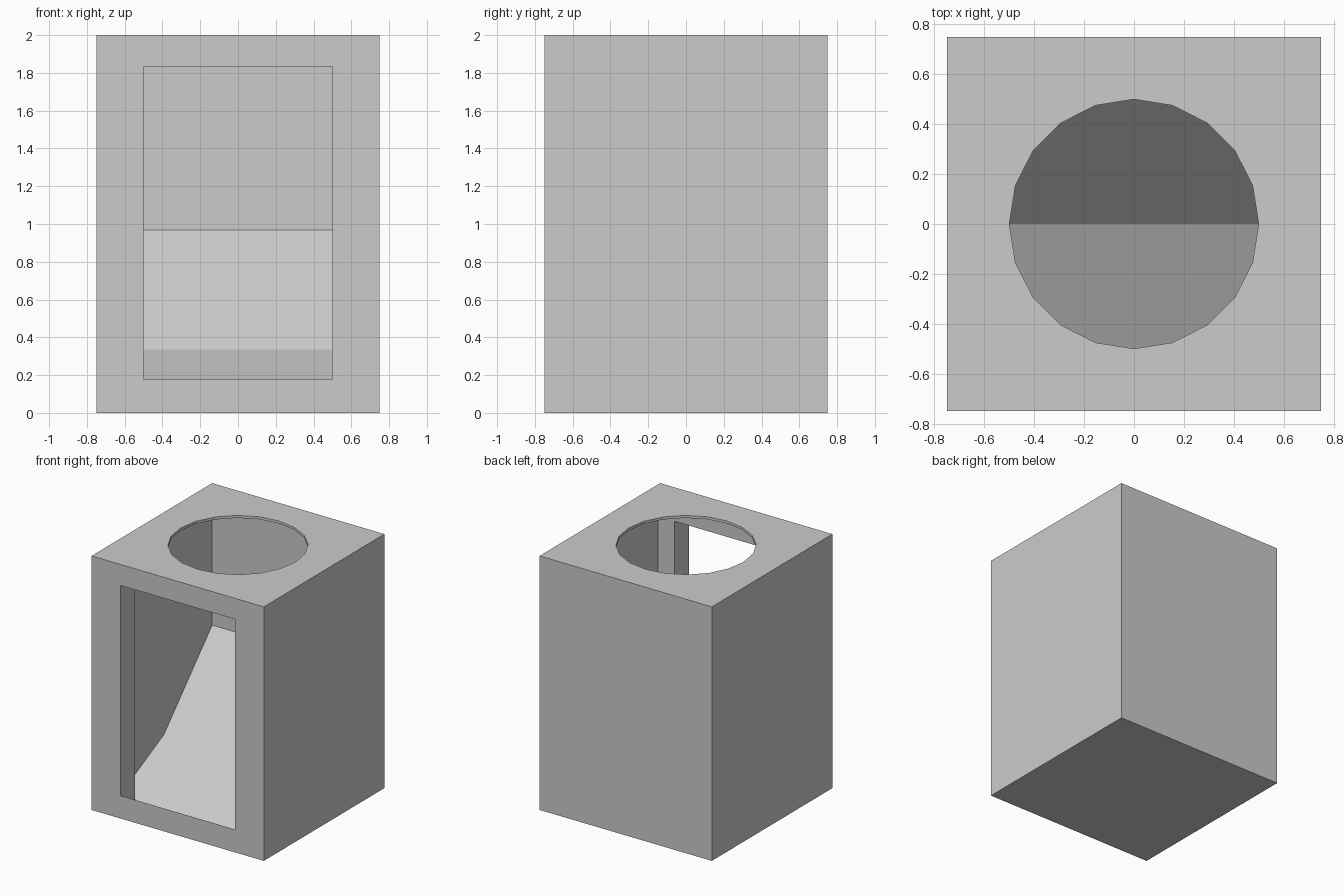
import bpy, bmesh

if "Cube" in bpy.data.objects:
    bpy.data.objects.remove(bpy.data.objects["Cube"])


def prism(name, profile, half_width):
    """Extrude a (y, z) profile along x, centred on x = 0."""
    bm = bmesh.new()
    face = bm.faces.new([bm.verts.new((-half_width, y, z)) for y, z in profile])
    new = bmesh.ops.extrude_face_region(bm, geom=[face])["geom"]
    verts = [g for g in new if isinstance(g, bmesh.types.BMVert)]
    bmesh.ops.translate(bm, verts=verts, vec=(2 * half_width, 0, 0))
    bmesh.ops.recalc_face_normals(bm, faces=bm.faces)
    mesh = bpy.data.meshes.new(name)
    bm.to_mesh(mesh)
    bm.free()
    obj = bpy.data.objects.new(name, mesh)
    bpy.context.collection.objects.link(obj)
    return obj


def cut(target, cutter):
    """Subtract cutter from target, then remove the cutter."""
    cutter.hide_render = True
    mod = target.modifiers.new("cut", "BOOLEAN")
    mod.operation = "DIFFERENCE"
    mod.solver = "EXACT"
    mod.object = cutter
    bpy.context.view_layer.objects.active = target
    bpy.ops.object.modifier_apply(modifier=mod.name)
    bpy.data.objects.remove(cutter)


# Outer box
body = prism("bin_body", [(-.75, 0), (.75, 0), (.75, 2), (-.75, 2)], .75)

# Hollow inside with the two-step ramp running down to the front
cut(body, prism("cavity_cutter", [(-.57, .055), (0, .335), (.6, .967),
                                  (.6, 1.98), (-.57, 1.98)], .645))

# Front opening, with its sill sloping inwards to the foot of the ramp
cut(body, prism("window_cutter", [(-.9, .284), (-.575, .059), (-.55, .075),
                                  (-.55, 1.835), (-.9, 1.835)], .5))

# Round hole in the top
bpy.ops.mesh.primitive_cylinder_add(vertices=20, radius=.5, depth=.2,
                                    location=(0, 0, 2))
cut(body, bpy.context.object)
